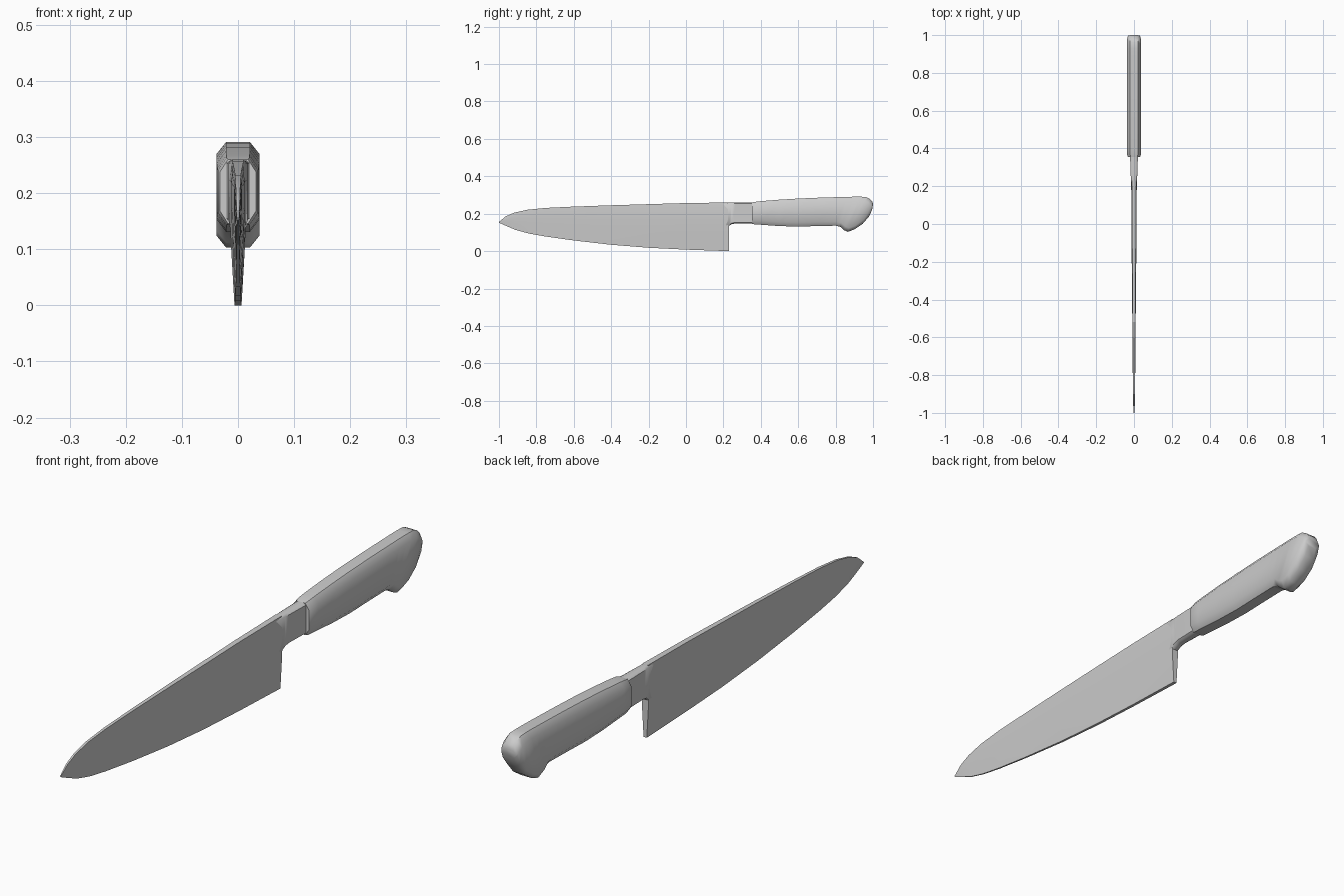
import bpy, bmesh, math


def octagon(w, h, c):
    # half-outline from bottom to top: (x, fraction of height); chamfered rectangle
    k = min(c / max(h, 1e-4), 0.4)
    return [(w * 0.56, 0), (w, k), (w, 1 - k), (w * 0.56, 1)]


def wedge(w, h, c):
    # blade half-outline: narrow cutting edge, full thickness towards the spine
    return [(w * c, 0), (w * 0.8, 0.38), (w, 0.65), (w, 0.86), (w * 0.75, 1)]


def loft(name, stations, outline, c, angle):
    """stations: (y_bottom, z_bottom, y_top, z_top, half_width)"""
    bm = bmesh.new()
    rings = []
    for yb, zb, yt, zt, w in stations:
        half = outline(w, math.hypot(yt - yb, zt - zb), c)
        pts = half + [(-x, t) for x, t in reversed(half)]
        rings.append([bm.verts.new((x, yb + (yt - yb) * t, zb + (zt - zb) * t))
                      for x, t in pts])
    for a, b in zip(rings, rings[1:]):
        for i in range(len(a)):
            j = (i + 1) % len(a)
            bm.faces.new((a[i], a[j], b[j], b[i]))
    bm.faces.new(rings[0])
    bm.faces.new(rings[-1])
    bmesh.ops.recalc_face_normals(bm, faces=bm.faces)
    mesh = bpy.data.meshes.new(name)
    bm.to_mesh(mesh)
    bm.free()
    obj = bpy.data.objects.new(name, mesh)
    bpy.context.collection.objects.link(obj)
    bpy.ops.object.select_all(action='DESELECT')
    obj.select_set(True)
    bpy.context.view_layer.objects.active = obj
    bpy.ops.object.shade_smooth_by_angle(angle=math.radians(angle))
    return obj


# Blade, tip to heel
loft("blade", [
    (-1.00, 0.152, -1.00, 0.156, 0.002),
    (-0.96, 0.134, -0.965, 0.185, 0.004),
    (-0.91, 0.113, -0.92, 0.205, 0.005),
    (-0.84, 0.094, -0.85, 0.221, 0.006),
    (-0.75, 0.078, -0.75, 0.231, 0.007),
    (-0.60, 0.057, -0.60, 0.238, 0.008),
    (-0.40, 0.034, -0.40, 0.245, 0.010),
    (-0.20, 0.018, -0.20, 0.251, 0.012),
    (0.00, 0.008, 0.00, 0.257, 0.013),
    (0.23, 0.000, 0.23, 0.260, 0.015),
], wedge, 0.42, 50)

# Bolster, flaring from the blade into the handle
loft("bolster", [
    (0.20, 0.130, 0.20, 0.258, 0.012),
    (0.23, 0.135, 0.23, 0.260, 0.0155),
    (0.245, 0.144, 0.245, 0.260, 0.0165),
    (0.265, 0.148, 0.265, 0.260, 0.018),
    (0.37, 0.148, 0.37, 0.260, 0.021),
], octagon, 0.006, 50)

# Handle with hooked butt; stations tilt round the rear end
loft("handle", [
    (0.354, 0.146, 0.354, 0.260, 0.032),
    (0.366, 0.143, 0.366, 0.263, 0.036),
    (0.40, 0.141, 0.40, 0.267, 0.037),
    (0.50, 0.134, 0.50, 0.275, 0.038),
    (0.60, 0.131, 0.60, 0.281, 0.038),
    (0.70, 0.134, 0.72, 0.286, 0.038),
    (0.80, 0.136, 0.82, 0.289, 0.038),
    (0.825, 0.130, 0.86, 0.290, 0.038),
    (0.845, 0.112, 0.90, 0.291, 0.038),
    (0.865, 0.103, 0.93, 0.291, 0.038),
    (0.900, 0.116, 0.962, 0.290, 0.038),
    (0.945, 0.146, 0.982, 0.280, 0.037),
    (0.980, 0.187, 0.996, 0.266, 0.034),
    (0.995, 0.222, 1.00, 0.250, 0.030),
], octagon, 0.022, 50)
